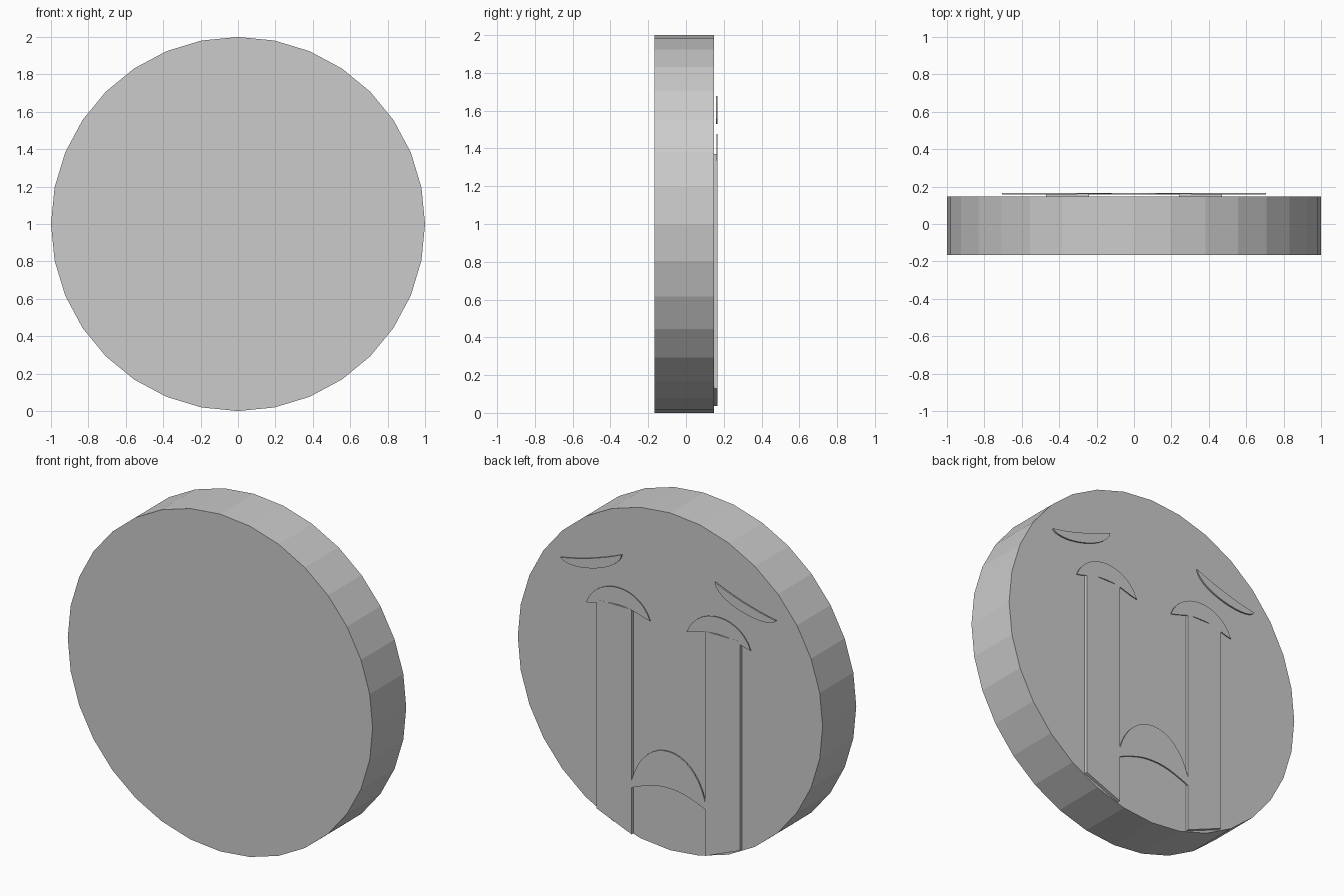
import bpy, bmesh, math

if "Cube" in bpy.data.objects:
    bpy.data.objects.remove(bpy.data.objects["Cube"])

grey = bpy.data.materials.new("plain grey")
grey.diffuse_color = (0.6, 0.6, 0.6, 1)
grey.use_nodes = True
grey.node_tree.nodes["Principled BSDF"].inputs["Base Color"].default_value = grey.diffuse_color

BACK, TOP = 0.148, 0.167   # disc face and raised detail height


def plate(name, outline, y0, y1):
    """Extrude an x-z outline between two y depths."""
    bm = bmesh.new()
    face = bm.faces.new([bm.verts.new((x, y0, z)) for x, z in outline])
    ext = bmesh.ops.extrude_face_region(bm, geom=[face])
    for v in ext["geom"]:
        if isinstance(v, bmesh.types.BMVert):
            v.co.y = y1
    bmesh.ops.recalc_face_normals(bm, faces=bm.faces[:])
    me = bpy.data.meshes.new(name)
    bm.to_mesh(me)
    bm.free()
    me.materials.append(grey)
    ob = bpy.data.objects.new(name, me)
    bpy.context.collection.objects.link(ob)
    return ob


def bezier(p0, p1, p2, p3, n=14):
    """Points along a cubic curve."""
    pts = []
    for i in range(n + 1):
        t = i / n
        k = ((1 - t) ** 3, 3 * t * (1 - t) ** 2, 3 * t * t * (1 - t), t ** 3)
        pts.append(tuple(sum(w * p[j] for w, p in zip(k, (p0, p1, p2, p3)))
                         for j in (0, 1)))
    return pts


# round face disc
plate("face_disc", [(math.sin(i * math.tau / 32), 1 + math.cos(i * math.tau / 32))
                    for i in range(32)], -TOP, BACK)

# brow: sagging upper edge, fuller lower edge
inner, outer = (0.305, 1.677), (0.706, 1.555)
brow = (bezier(inner, (0.42, 1.625), (0.58, 1.575), outer)
        + bezier(outer, (0.66, 1.485), (0.32, 1.56), inner)[1:-1])

# closed eye: domed crescent
e_in, e_out = (0.12, 1.333), (0.54, 1.333)
eye = (bezier(e_in, (0.19, 1.523), (0.47, 1.523), e_out)
       + bezier(e_out, (0.45, 1.35), (0.44, 1.375), (0.33, 1.375), 6)[1:]
       + bezier((0.33, 1.375), (0.22, 1.375), (0.21, 1.35), e_in, 6)[1:-1])

# tear stream ending at the disc rim
tear = [(0.24, 1.37), (0.47, 1.37), (0.47, 0.13), (0.24, 0.037)]

for side, s in (("left", 1), ("right", -1)):
    for name, shape, y0, y1 in (("brow", brow, 0.158, TOP),
                                ("eye", eye, 0.161, TOP - 0.0005),
                                ("tear_stream", tear, BACK - 0.001, TOP)):
        plate(f"{name}_{side}", [(s * x, z) for x, z in shape], y0, y1)

# downturned mouth between the tears
m_l, m_r = (-0.25, 0.31), (0.25, 0.31)
mouth = (bezier(m_l, (-0.19, 0.685), (0.19, 0.685), m_r, 18)
         + bezier(m_r, (0.13, 0.36), (0.08, 0.375), (0, 0.375), 6)[1:]
         + bezier((0, 0.375), (-0.08, 0.375), (-0.13, 0.36), m_l, 6)[1:-1])
plate("mouth", mouth, 0.158, TOP - 0.001)
